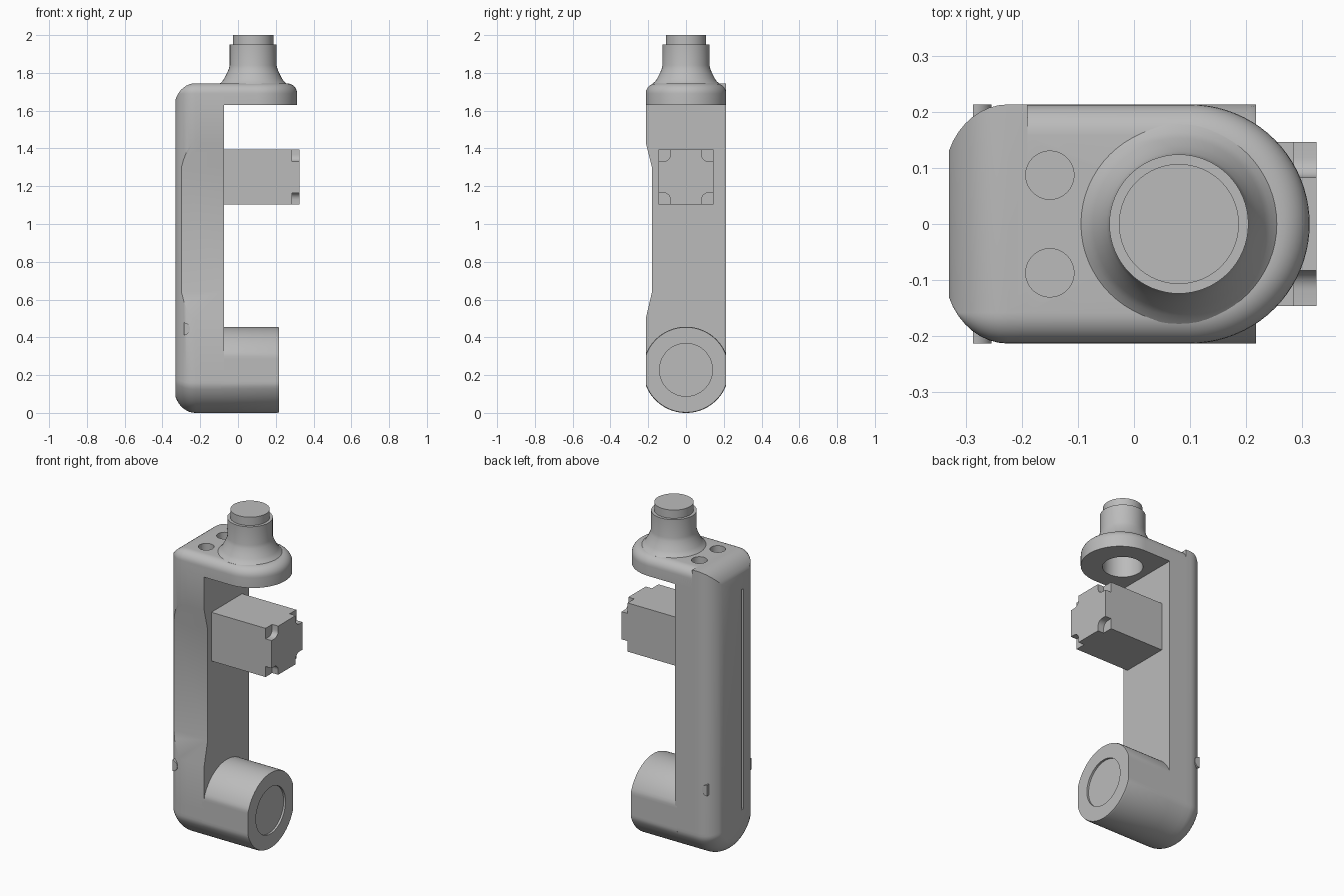
import bpy, bmesh
from math import sin, cos, pi, radians

cube = bpy.data.objects.get("Cube")
if cube:
    bpy.data.objects.remove(cube, do_unlink=True)

grey = bpy.data.materials.new("light grey")
grey.use_nodes = True
grey.diffuse_color = (0.5, 0.5, 0.5, 1)
grey.node_tree.nodes["Principled BSDF"].inputs["Base Color"].default_value = (0.5, 0.5, 0.5, 1)


def loft(name, rings):
    """Closed solid skinned through rings of equal point count."""
    bm = bmesh.new()
    loops = [[bm.verts.new(p) for p in ring] for ring in rings]
    n = len(loops[0])
    for a, b in zip(loops, loops[1:]):
        for i in range(n):
            j = (i + 1) % n
            bm.faces.new((a[i], a[j], b[j], b[i]))
    bm.faces.new(loops[0])
    bm.faces.new(loops[-1])
    bmesh.ops.remove_doubles(bm, verts=bm.verts, dist=1e-5)
    bmesh.ops.recalc_face_normals(bm, faces=bm.faces)
    mesh = bpy.data.meshes.new(name)
    bm.to_mesh(mesh)
    bm.free()
    mesh.materials.append(grey)
    obj = bpy.data.objects.new(name, mesh)
    bpy.context.collection.objects.link(obj)
    return obj


def prism_x(name, outline, x0, x1):
    return loft(name, [[(x, y, z) for y, z in outline] for x in (x0, x1)])


def disc(r, n=64):
    return [(r * cos(2 * pi * i / n), r * sin(2 * pi * i / n)) for i in range(n)]


def rod_z(name, x, y, r, z0, z1):
    return loft(name, [[(x + u, y + v, z) for u, v in disc(r)] for z in (z0, z1)])


def cut(obj, cutters):
    bpy.context.view_layer.objects.active = obj
    for c in cutters:
        c.hide_render = True
        mod = obj.modifiers.new("cut", "BOOLEAN")
        mod.operation = "DIFFERENCE"
        mod.solver = "EXACT"
        mod.object = c
        bpy.ops.object.modifier_apply(modifier=mod.name)


def smooth(obj):
    bpy.ops.object.select_all(action="DESELECT")
    obj.select_set(True)
    bpy.context.view_layer.objects.active = obj
    bpy.ops.object.shade_smooth_by_angle(angle=radians(28))


HALF, R, TOP, FIL = 0.213, 0.228, 1.745, 0.055
HUB_X = 0.08


# Column: rounded foot, square back top corner, filleted front top corner
def column_ring(x, d=0, top=TOP, fillet=FIL):
    w, r, top, f = HALF - d, R - d, top - d, max(fillet - d, 0.004)
    pts = []
    for i in range(41):
        a = -pi * i / 40
        pts.append((max(-w, min(w, r * cos(a))), R + r * sin(a)))
    for i in range(9):
        a = pi - pi / 2 * i / 8
        pts.append((-w + f + f * cos(a), top - f + f * sin(a)))
    pts.append((w, top))
    return [(x, y, z) for y, z in pts]


rings = [column_ring(-0.075, top=1.68, fillet=0.004),
         column_ring(-0.19, top=1.68, fillet=0.004),
         column_ring(-0.19), column_ring(-0.225)]
for i in range(1, 9):
    a = radians(68) * i / 8
    rings.append(column_ring(-0.225 - 0.105 * sin(a) / sin(radians(68)),
                             0.083 * (1 - cos(a)) / (1 - cos(radians(68)))))
column = loft("column", rings)

# Shelf: round-ended plate with filleted rim
def shelf_ring(z, d):
    r = HALF - d
    arc = [(0.1 + r * cos(a), r * sin(a)) for a in (pi * (i / 40 - 0.5) for i in range(41))]
    return [(x, y, z) for x, y in [(-0.19, -r)] + arc + [(-0.19, r)]]


rings = [shelf_ring(1.63, 0)]
for i in range(9):
    a = pi / 2 * i / 8
    rings.append(shelf_ring(TOP - FIL + FIL * sin(a), FIL * (1 - cos(a))))
shelf = loft("shelf", rings)

# Cutters: bolt holes, hub bore, finger recess, rear slot, stud seats
holes = [rod_z("hole_cutter", -0.15, s * 0.087, 0.043, 1.64, 1.9) for s in (-1, 1)]
bore = rod_z("bore_cutter", HUB_X, 0, 0.11, 1.5, 1.9)
recess = prism_x("recess_cutter", [(-0.3, 0.5), (-0.213, 0.5), (-0.18, 0.64), (-0.18, 1.3),
                                   (-0.213, 1.43), (-0.3, 1.43)], -0.5, 0)
slot = prism_x("slot_cutter", [(-0.075, 0.24), (-0.055, 0.24), (-0.055, 1.56), (-0.075, 1.56)],
               -0.4, -0.31)
cut(column, holes + [recess, slot])
cut(shelf, holes + [bore])
for c in holes + [bore, recess, slot]:
    bpy.data.objects.remove(c, do_unlink=True)

# Hub: flared collar with a cap, hollow below
profile = [(0.001, 2), (0.107, 2), (0.107, 1.95), (0.124, 1.95), (0.124, 1.84), (0.129, 1.82),
           (0.14, 1.795), (0.153, 1.77), (0.163, 1.755), (0.178, 1.742), (0.178, 1.72),
           (0.11, 1.7), (0.11, 1.93), (0.001, 1.93)]
hub = loft("hub", [[(HUB_X + u, v, z) for u, v in disc(r)] for r, z in profile])

# Drum: flat-sided cylinder with a shallow recessed end
drum = loft("drum", [[(x, max(-HALF, min(HALF, u)), R + v) for u, v in disc(r, 96)]
                     for x, r in [(-0.09, R), (0.207, R), (0.217, R - 0.003),
                                  (0.217, 0.14), (0.205, 0.14)]])

# Motor block with rounded notches in the four end corners
H, N, F, MID = 0.146, 0.063, 0.035, 1.248
motor_body = prism_x("motor_body", [(a * H, MID + b * H) for a, b in
                                    ((1, 1), (-1, 1), (-1, -1), (1, -1))], -0.09, 0.285)
corner = [(H, H - N)]
for i in range(7):
    a = -pi / 2 - pi / 2 * i / 6
    corner.append((H - N + F + F * cos(a), H - N + F + F * sin(a)))
corner.append((H - N, H))
outline = []
for k in range(4):
    c, s = round(cos(k * pi / 2)), round(sin(k * pi / 2))
    outline += [(c * y - s * z, MID + s * y + c * z) for y, z in corner]
motor_end = prism_x("motor_end", outline, 0.285, 0.325)

# Half-round studs on the rear column edges
studs = []
for name, s in (("front_stud", -1), ("back_stud", 1)):
    arc = [(-0.287 + 0.033 * cos(a), 0.445 + 0.033 * sin(a))
           for a in (pi * (i / 16 - 0.5) for i in range(17))]
    studs.append(loft(name, [[(x, s * y, z) for x, z in arc] for y in (0.15, HALF)]))

for obj in [column, shelf, hub, drum, motor_body, motor_end] + studs:
    smooth(obj)
